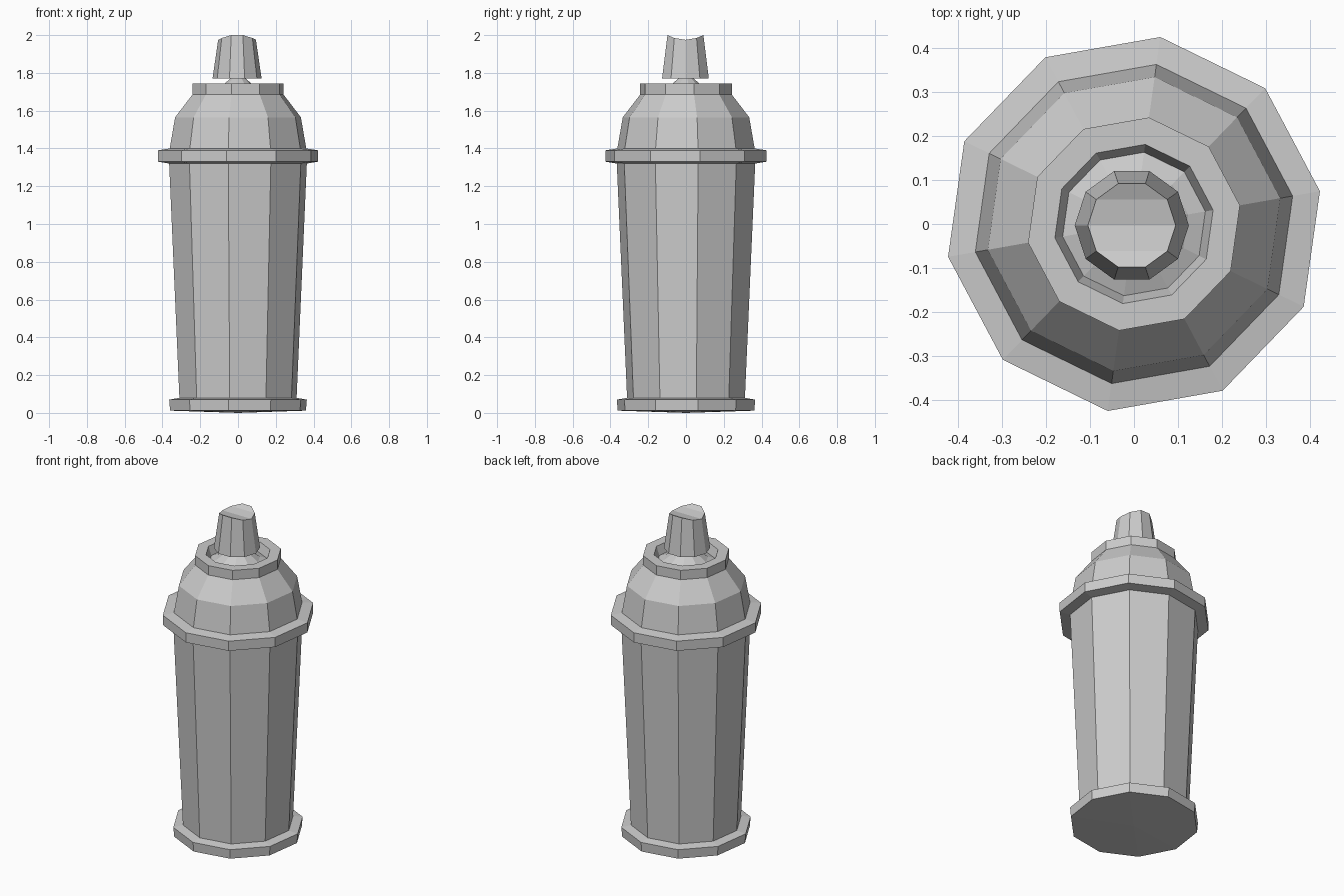
import bpy, bmesh, math

SIDES = 10
TWIST = math.radians(10)

old = bpy.data.objects.get("Cube")
if old:
    bpy.data.objects.remove(old)

grey = bpy.data.materials.new("plain grey")
grey.use_nodes = True
COLOUR = (0.6, 0.6, 0.6, 1)
grey.diffuse_color = COLOUR
grey.node_tree.nodes["Principled BSDF"].inputs["Base Color"].default_value = COLOUR


def finish(name, bm):
    mesh = bpy.data.meshes.new(name)
    bm.to_mesh(mesh)
    bm.free()
    mesh.materials.append(grey)
    obj = bpy.data.objects.new(name, mesh)
    bpy.context.collection.objects.link(obj)
    return obj


def ring(bm, radius, z, twist):
    if radius == 0:
        return [bm.verts.new((0, 0, z))] * SIDES
    step = math.tau / SIDES
    return [bm.verts.new((radius * math.cos(twist + i * step),
                          radius * math.sin(twist + i * step), z)) for i in range(SIDES)]


def lathe(bm, profile, twist=TWIST):
    """Spin (radius, height) points, listed with the outside on the right."""
    rings = [ring(bm, r, z, twist) for r, z in profile]
    for low, high in zip(rings, rings[1:]):
        for i in range(SIDES):
            j = (i + 1) % SIDES
            corners = dict.fromkeys((low[i], low[j], high[j], high[i]))
            bm.faces.new(list(corners))
    return rings


# Can parts, each meeting the next edge to edge
parts = {
    "base_rim": [(0, 0), (0.365, 0.012), (0.37, 0.07), (0.315, 0.08)],
    "can_body": [(0.315, 0.08), (0.37, 1.32)],
    "shoulder_rim": [(0.37, 1.32), (0.43, 1.33), (0.43, 1.39), (0.367, 1.4)],
    "dome": [(0.367, 1.4), (0.338, 1.565), (0.245, 1.685)],
    "collar": [(0.245, 1.685), (0.245, 1.743), (0.183, 1.743), (0.165, 1.69)],
    "valve_cone": [(0.165, 1.69), (0.125, 1.705), (0.07, 1.745), (0.035, 1.775)],
}
for part, profile in parts.items():
    bm = bmesh.new()
    lathe(bm, profile)
    finish(part, bm)

# Spray nozzle with a finger groove running side to side
bm = bmesh.new()
top = lathe(bm, [(0, 1.77), (0.13, 1.77), (0.1, 1.98)], twist=0)[-1]
for v in top:
    v.co.z = 1.975 + 0.025 * (abs(v.co.y) / 0.0951) ** 2
half = SIDES // 2
for i in range(half):
    strip = (top[i], top[i + 1], top[half - 1 - i], top[half - i])
    left, right = top[half - i], top[half - i - 1]
    if i < 2:
        bm.faces.new((top[i], top[i + 1], right, left))
        bm.faces.new((top[half + i], top[half + i + 1],
                      top[-i - 1], top[-i]))
nozzle = finish("spray_nozzle", bm)
nozzle.location = (-0.005, -0.003, 0)
